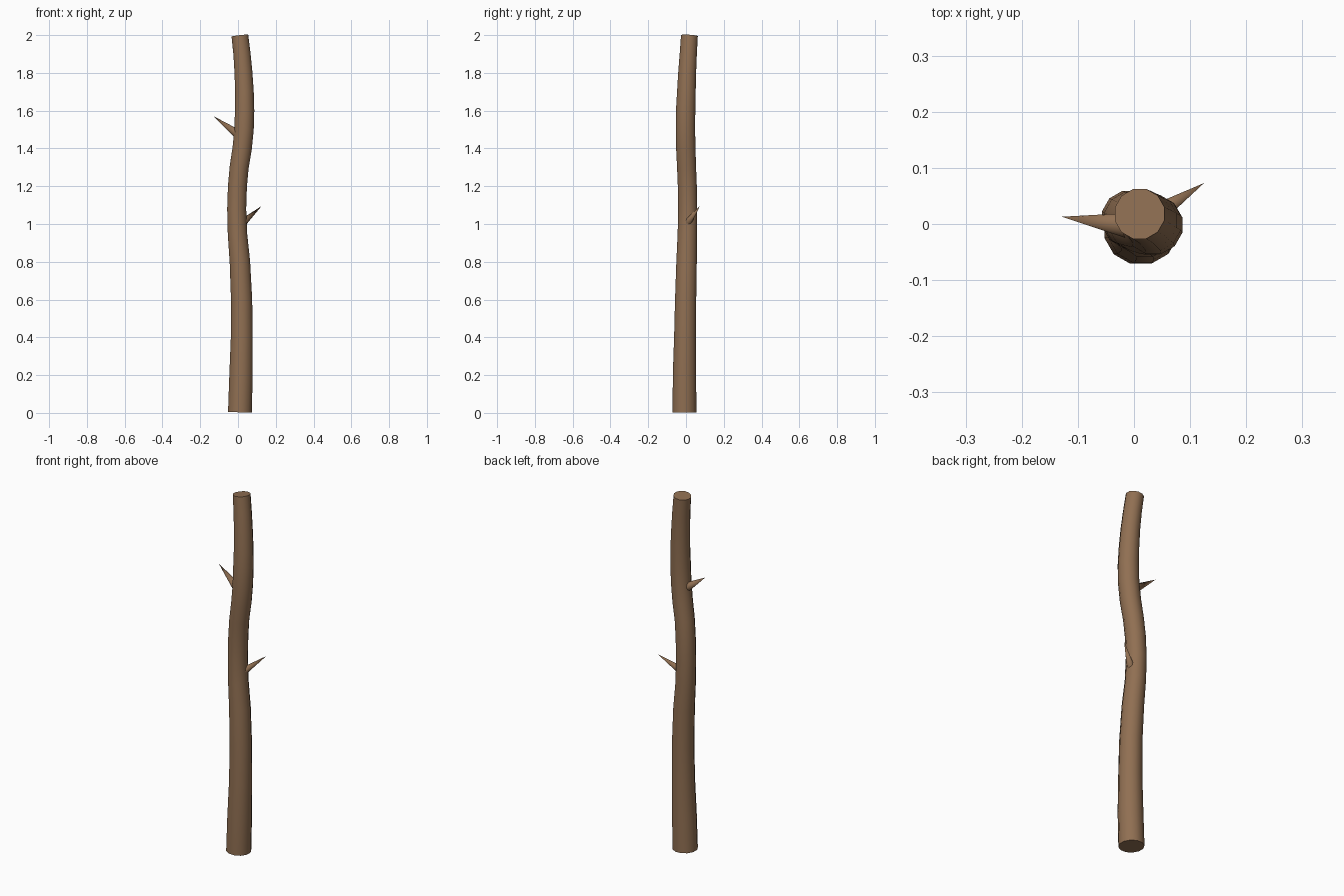
import bpy
import bmesh
import math
from mathutils import Vector

old = bpy.data.objects.get("Cube")
if old:
    bpy.data.objects.remove(old, do_unlink=True)

bark = bpy.data.materials.new("bark brown")
bark.use_nodes = True
colour = (0.28, 0.16, 0.085, 1)
bark.diffuse_color = colour
bark.node_tree.nodes["Principled BSDF"].inputs["Base Color"].default_value = colour


def tapered_tube(name, path, sides):
    """Skin a path of (centre, radius) with rings square to its direction."""
    bm = bmesh.new()
    centres = [Vector(c) for c, r in path]
    rings = []
    for i, (c, r) in enumerate(path):
        ahead = centres[min(i + 1, len(path) - 1)] - centres[max(i - 1, 0)]
        turn = Vector((0, 0, 1)).rotation_difference(ahead.normalized())
        ring = []
        for k in range(sides):
            a = math.tau * (k + 0.5) / sides
            offset = Vector((math.cos(a), math.sin(a), 0)) * r
            ring.append(bm.verts.new(centres[i] + turn @ offset))
        rings.append(ring)
    for low, high in zip(rings, rings[1:]):
        for k in range(sides):
            n = (k + 1) % sides
            bm.faces.new((low[k], low[n], high[n], high[k]))
    bm.faces.new(rings[0][::-1])
    bm.faces.new(rings[-1])
    # Close pointed ends to a single vertex
    bmesh.ops.remove_doubles(bm, verts=bm.verts, dist=0.0005)
    mesh = bpy.data.meshes.new(name)
    bm.to_mesh(mesh)
    bm.free()
    mesh.materials.append(bark)
    obj = bpy.data.objects.new(name, mesh)
    bpy.context.collection.objects.link(obj)
    bpy.ops.object.select_all(action='DESELECT')
    obj.select_set(True)
    bpy.context.view_layer.objects.active = obj
    bpy.ops.object.shade_smooth_by_angle(angle=math.radians(50))
    return obj


# Gently swaying stem: x, y, z, radius
stem = [
    (0.010, -0.008, 0.003, 0.065), (0.016, -0.008, 0.2, 0.064),
    (0.020, -0.005, 0.4, 0.060), (0.019, -0.002, 0.6, 0.058),
    (0.010, 0.003, 0.8, 0.056), (-0.003, 0.007, 0.95, 0.053),
    (-0.007, 0.009, 1.08, 0.052), (-0.003, 0.007, 1.2, 0.052),
    (0.006, 0.003, 1.3, 0.052), (0.022, -0.001, 1.4, 0.053),
    (0.032, -0.003, 1.5, 0.053), (0.035, -0.002, 1.6, 0.053),
    (0.034, 0.002, 1.7, 0.051), (0.029, 0.006, 1.8, 0.049),
    (0.021, 0.012, 1.9, 0.047), (0.010, 0.018, 1.997, 0.046),
]
tapered_tube("stem", [((x, y, z), r) for x, y, z, r in stem], 12)

# Pointed twig stubs growing out of the stem
for name, base, tip, radius in (
    ("upper_twig", (0.01, -0.006, 1.468), (-0.128, 0.013, 1.57), 0.027),
    ("lower_twig", (0.02, 0.005, 1.002), (0.125, 0.073, 1.095), 0.022),
):
    tapered_tube(name, [(base, radius), (tip, 0.0001)], 10)
